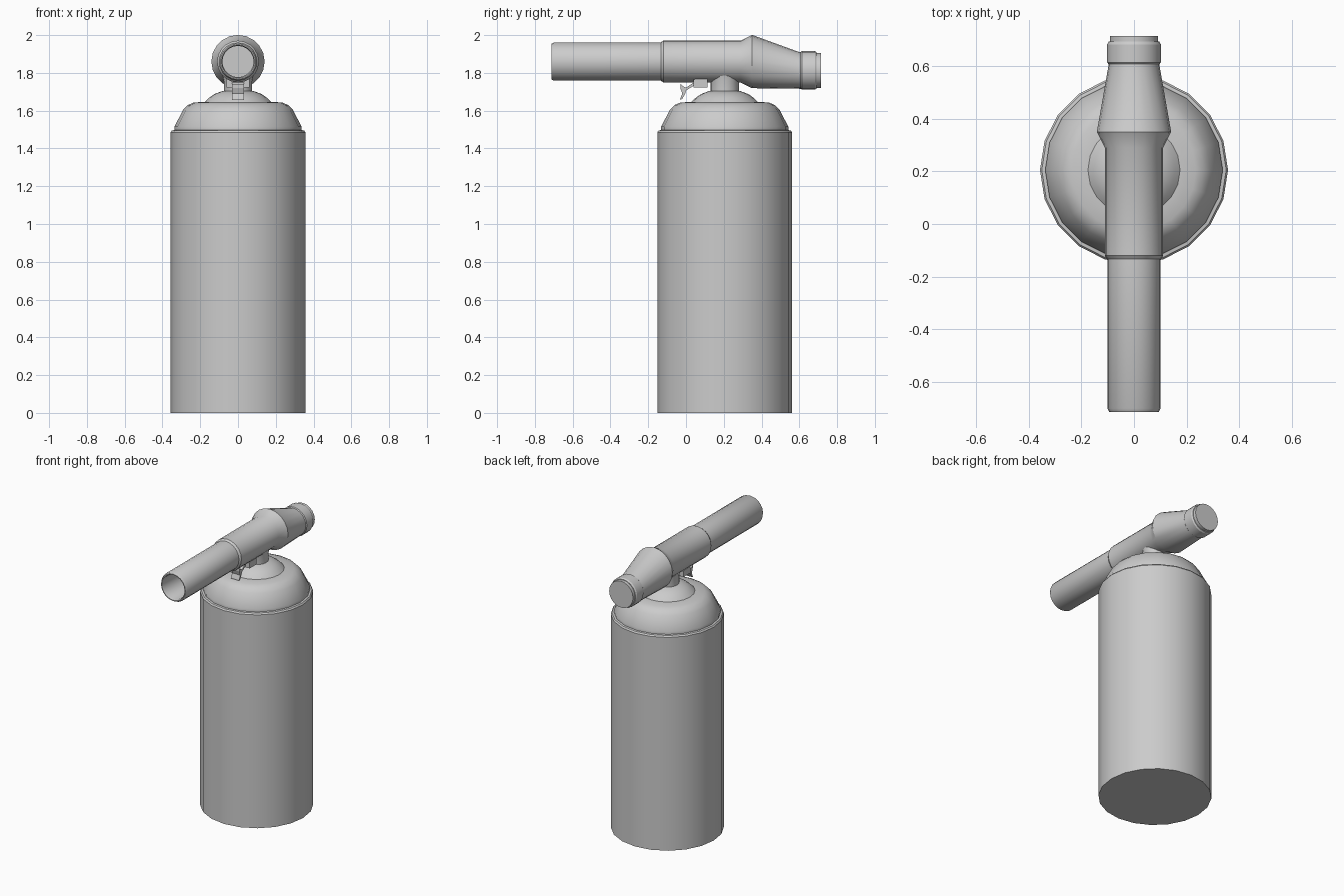
import bpy, bmesh, math

if "Cube" in bpy.data.objects:
    bpy.data.objects.remove(bpy.data.objects["Cube"])

TANK_Y = 0.205


def finish(name, bm, smooth=True):
    bmesh.ops.recalc_face_normals(bm, faces=bm.faces)
    mesh = bpy.data.meshes.new(name)
    bm.to_mesh(mesh)
    bm.free()
    obj = bpy.data.objects.new(name, mesh)
    bpy.context.collection.objects.link(obj)
    if smooth:
        bpy.ops.object.select_all(action='DESELECT')
        obj.select_set(True)
        bpy.context.view_layer.objects.active = obj
        bpy.ops.object.shade_smooth_by_angle(angle=math.radians(30))
    return obj


def loft(name, rings, vertical, sides=20):
    """Rings are (position along axis, radius, centre), capped at both ends."""
    bm = bmesh.new()
    loops = []
    for pos, r, c in rings:
        loop = []
        for i in range(sides):
            a = 2 * math.pi * i / sides
            u, v = r * math.cos(a), c + r * math.sin(a)
            loop.append(bm.verts.new((u, v, pos) if vertical else (u, pos, v)))
        loops.append(loop)
    for a, b in zip(loops, loops[1:]):
        for i in range(sides):
            j = (i + 1) % sides
            bm.faces.new((a[i], a[j], b[j], b[i]))
    bm.faces.new(loops[0])
    bm.faces.new(loops[-1])
    return finish(name, bm)


def plate(name, outline, half_width):
    """Side outline in (y, z), extruded across x."""
    bm = bmesh.new()
    face = bm.faces.new([bm.verts.new((-half_width, y, z)) for y, z in outline])
    ext = bmesh.ops.extrude_face_region(bm, geom=[face])
    verts = [g for g in ext['geom'] if isinstance(g, bmesh.types.BMVert)]
    bmesh.ops.translate(bm, verts=verts, vec=(2 * half_width, 0, 0))
    return finish(name, bm, smooth=False)


def upright(name, profile):
    return loft(name, [(z, r, TANK_Y) for r, z in profile], True)


# Tank body, with rounded shoulder and small dome
upright("tank", [(0.357, 0), (0.357, 1.485), (0.35, 1.495), (0.337, 1.497),
                 (0.337, 1.515), (0.29, 1.605), (0.265, 1.63), (0.235, 1.643),
                 (0.175, 1.647), (0.155, 1.667), (0.125, 1.688),
                 (0.085, 1.703), (0.04, 1.708)])

# Neck between dome and nozzle
upright("neck", [(0.075, 1.69), (0.075, 1.755), (0.085, 1.80)])

# Front barrel with hollow bore
loft("barrel", [(-0.41, 0.083, 1.86), (-0.70, 0.083, 1.86), (-0.713, 0.088, 1.86),
                (-0.713, 0.094, 1.86), (-0.70, 0.101, 1.86), (-0.12, 0.101, 1.86)], False)

# Main housing, flaring and then tapering down to the rear
loft("housing", [(-0.135, 0.10, 1.86), (-0.12, 0.111, 1.86), (0.29, 0.111, 1.86),
                 (0.35, 0.141, 1.86), (0.60, 0.097, 1.813), (0.625, 0.097, 1.813)], False)

# Rear cap
loft("rear_cap", [(0.605, 0.095, 1.813), (0.613, 0.102, 1.813), (0.682, 0.102, 1.813),
                  (0.692, 0.096, 1.813), (0.692, 0.092, 1.813), (0.714, 0.092, 1.813)], False)

# Trigger mount and trigger
plate("trigger_mount", [(0.04, 1.765), (0.04, 1.722), (0.115, 1.722), (0.115, 1.78)], 0.062)
plate("trigger", [(0.045, 1.752), (0.0, 1.722), (-0.015, 1.728), (-0.03, 1.742),
                  (-0.03, 1.72), (-0.02, 1.69), (-0.033, 1.657), (-0.02, 1.662),
                  (-0.004, 1.69), (0.0, 1.706), (0.045, 1.735)], 0.031)
